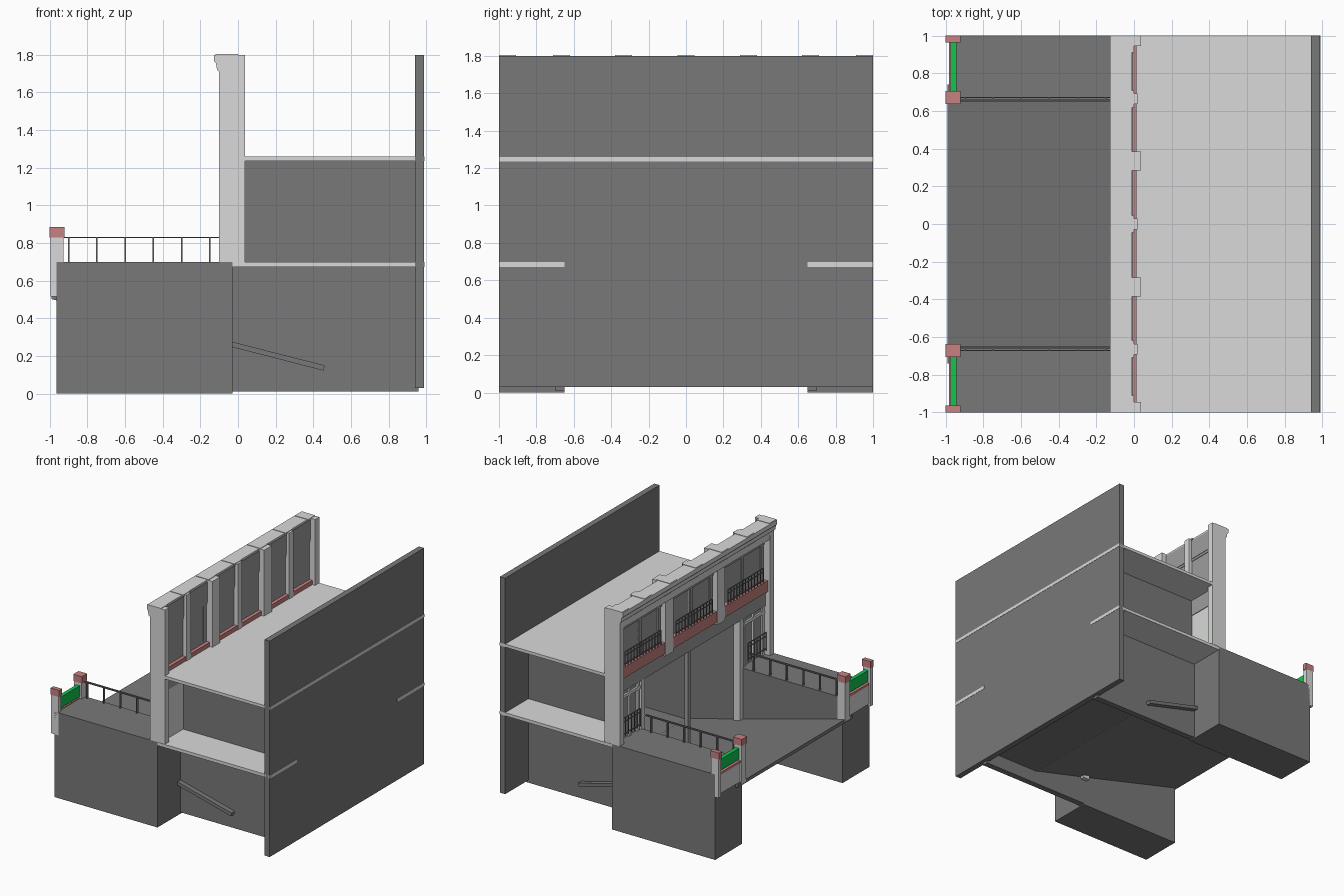
import bpy, bmesh

cube = bpy.data.objects.get("Cube")
if cube:
    bpy.data.objects.remove(cube, do_unlink=True)


def material(name, rgb):
    m = bpy.data.materials.new(name)
    m.use_nodes = True
    m.diffuse_color = (*rgb, 1)
    m.node_tree.nodes["Principled BSDF"].inputs["Base Color"].default_value = (*rgb, 1)
    return m


LIGHT = material("pale_stone", (0.69, 0.7, 0.69))
MID = material("grey_panel", (0.34, 0.34, 0.34))
DARK = material("dark_concrete", (0.19, 0.19, 0.19))
RED = material("faded_red", (0.57, 0.22, 0.22))
GREEN = material("green", (0.006, 0.56, 0.08))


def finish(name, bm, mat):
    bmesh.ops.recalc_face_normals(bm, faces=bm.faces)
    me = bpy.data.meshes.new(name)
    bm.to_mesh(me)
    bm.free()
    me.materials.append(mat)
    ob = bpy.data.objects.new(name, me)
    bpy.context.collection.objects.link(ob)
    return ob


def add_box(bm, x, y, z):
    vs = bmesh.ops.create_cube(bm, size=1)["verts"]
    for v in vs:
        for i, (a, b) in enumerate((x, y, z)):
            v.co[i] = a if v.co[i] < 0 else b


def boxes(name, mat, *parts):
    bm = bmesh.new()
    for p in parts:
        add_box(bm, *p)
    return finish(name, bm, mat)


def paired(name, mat, *parts):
    """Boxes on the +y side, repeated on the -y side."""
    mirrored = [(x, (-b, -a), z) for x, (a, b), z in parts]
    return boxes(name, mat, *parts, *mirrored)


def extrude_y(name, mat, profile, y0, y1):
    bm = bmesh.new()
    face = bm.faces.new([bm.verts.new((x, y0, z)) for x, z in profile])
    geo = bmesh.ops.extrude_face_region(bm, geom=[face])["geom"]
    for v in geo:
        if isinstance(v, bmesh.types.BMVert):
            v.co.y = y1
    return finish(name, bm, mat)


def y_railing(x, y0, y1, z0, z1, count):
    """Balusters between three rails running along y."""
    t = 0.003
    parts = [((x - t, x + t), (y0, y1), (z - t, z + t)) for z in (z0 + 0.02, z1 - 0.03, z1)]
    for i in range(count + 1):
        y = y0 + (y1 - y0) * i / count
        parts.append(((x - t, x + t), (y - t, y + t), (z0, z1)))
    return parts


# Rear wall, floors and side walls
boxes("rear_wall", DARK, ((0.94, 0.988), (-1, 1), (0.03, 1.8)))
boxes("upper_floor", LIGHT, ((-0.03, 0.99), (-1, 1), (1.235, 1.26)))
paired("side_floors", LIGHT, ((-0.03, 0.95), (0.69, 1), (0.672, 0.698)),
       ((0.945, 0.99), (0.65, 1), (0.672, 0.698)))
paired("side_walls", DARK, ((-0.03, 0.96), (0.65, 0.7), (0.01, 1.236)))
paired("terrace_blocks", DARK, ((-0.965, -0.03), (0.65, 1), (0, 0.7)))

# Sloping driveway and the flat floor it reaches
extrude_y("driveway_ramp", DARK,
          [(-0.99, 0.53), (-0.03, 0.275), (0.46, 0.15), (0.455, 0.122), (-0.03, 0.247), (-0.99, 0.502)],
          -0.74, 0.74)
boxes("inner_floor", DARK, ((0.45, 0.95), (-0.66, 0.66), (0.12, 0.145)))

# Facade: columns, beams and cornice
paired("end_columns", LIGHT, ((-0.1, 0.037), (0.945, 1), (0.7, 1.8)))
paired("main_columns", LIGHT, ((-0.085, 0.037), (0.285, 0.385), (1.2, 1.8)))
boxes("slim_pilasters", LIGHT, *[((-0.04, 0.018), (y - 0.028, y + 0.028), (1.26, 1.8))
                                for y in (-0.665, 0, 0.665)])
extrude_y("cornice", LIGHT,
          [(-0.127, 1.8), (-0.127, 1.765), (-0.117, 1.755), (-0.111, 1.72), (-0.1, 1.71),
           (-0.095, 1.65), (-0.01, 1.65), (-0.01, 1.8)], -1, 1)
boxes("cornice_caps", LIGHT, *[((-0.12, 0.0), (y - 0.045, y + 0.045), (1.79, 1.804))
                              for y in (-0.955, -0.665, -0.335, 0, 0.335, 0.665, 0.955)])
boxes("door_beam", MID, ((-0.06, 0.0), (-0.95, 0.95), (1.1, 1.24)))
paired("door_jambs", LIGHT, ((-0.06, 0.0), (0.615, 0.66), (0.22, 1.1)))
boxes("door_post", MID, ((-0.03, 0.0), (-0.018, 0.018), (0.26, 1.1)))

# Window bays, red bands and balcony rails
bays = [(-0.945, -0.385), (-0.285, 0.285), (0.385, 0.945)]
boxes("bay_panels", MID, *[((-0.04, -0.015), b, (1.24, 1.66)) for b in bays])
boxes("bay_headers", MID, *[((-0.02, -0.006), b, (1.62, 1.785)) for b in bays])
boxes("outer_red_bands", RED, *[((-0.08, -0.035), b, (1.22, 1.31)) for b in bays])
boxes("inner_red_bands", RED, *[((-0.02, 0.013), b, (1.258, 1.295)) for b in bays])
frames, rails = [], []
for a, b in bays:
    mid = (a + b) / 2
    for y in (a + 0.03, mid, b - 0.03):
        frames.append(((-0.05, -0.012), (y - 0.015, y + 0.015), (1.31, 1.65)))
    frames.append(((-0.05, -0.01), (a, b), (1.6, 1.65)))
    rails += y_railing(-0.075, a + 0.05, b - 0.05, 1.31, 1.43, 12)
boxes("window_frames", MID, *frames)
boxes("balcony_rails", DARK, *rails)

# Small side windows above the terraces
paired("side_window_panels", MID, ((-0.04, -0.015), (0.67, 0.945), (0.7, 1.1)))
paired("side_window_linings", LIGHT, ((-0.016, -0.005), (0.67, 0.945), (0.7, 1.236)))
paired("side_window_frames", LIGHT,
       *[((-0.055, -0.01), (y - 0.012, y + 0.012), (0.7, 1.1)) for y in (0.69, 0.805, 0.925)],
       ((-0.055, -0.01), (0.67, 0.945), (1.035, 1.06)))
paired("side_window_rails", DARK, *y_railing(-0.075, 0.7, 0.93, 0.74, 0.89, 6))

# Gate posts with red caps and green panels
post_x = (-0.995, -0.927)
posts = [(0.642, 0.702), (0.968, 1)]
paired("gate_posts", LIGHT, *[(post_x, y, (0.515, 0.83)) for y in posts])
paired("post_caps", RED, *[((-1, -0.922), (a - 0.004, min(b + 0.004, 1)), (0.83, 0.885))
                           for a, b in posts])
paired("parapets", LIGHT, ((-0.98, -0.945), (0.7, 0.97), (0.53, 0.69)))
paired("parapet_trims", RED, ((-0.984, -0.943), (0.7, 0.97), (0.685, 0.705)))
paired("green_panels", GREEN, ((-0.974, -0.943), (0.7, 0.97), (0.715, 0.805)))

# Terrace handrails
paired("terrace_handrails", DARK,
       *[((-0.925, -0.1), (y - 0.003, y + 0.003), (0.826, 0.833)) for y in (0.658, 0.672)],
       *[((x - 0.004, x + 0.004), (0.655, 0.675), (0.7, 0.83))
         for x in (-0.9, -0.75, -0.6, -0.45, -0.3, -0.15)])
